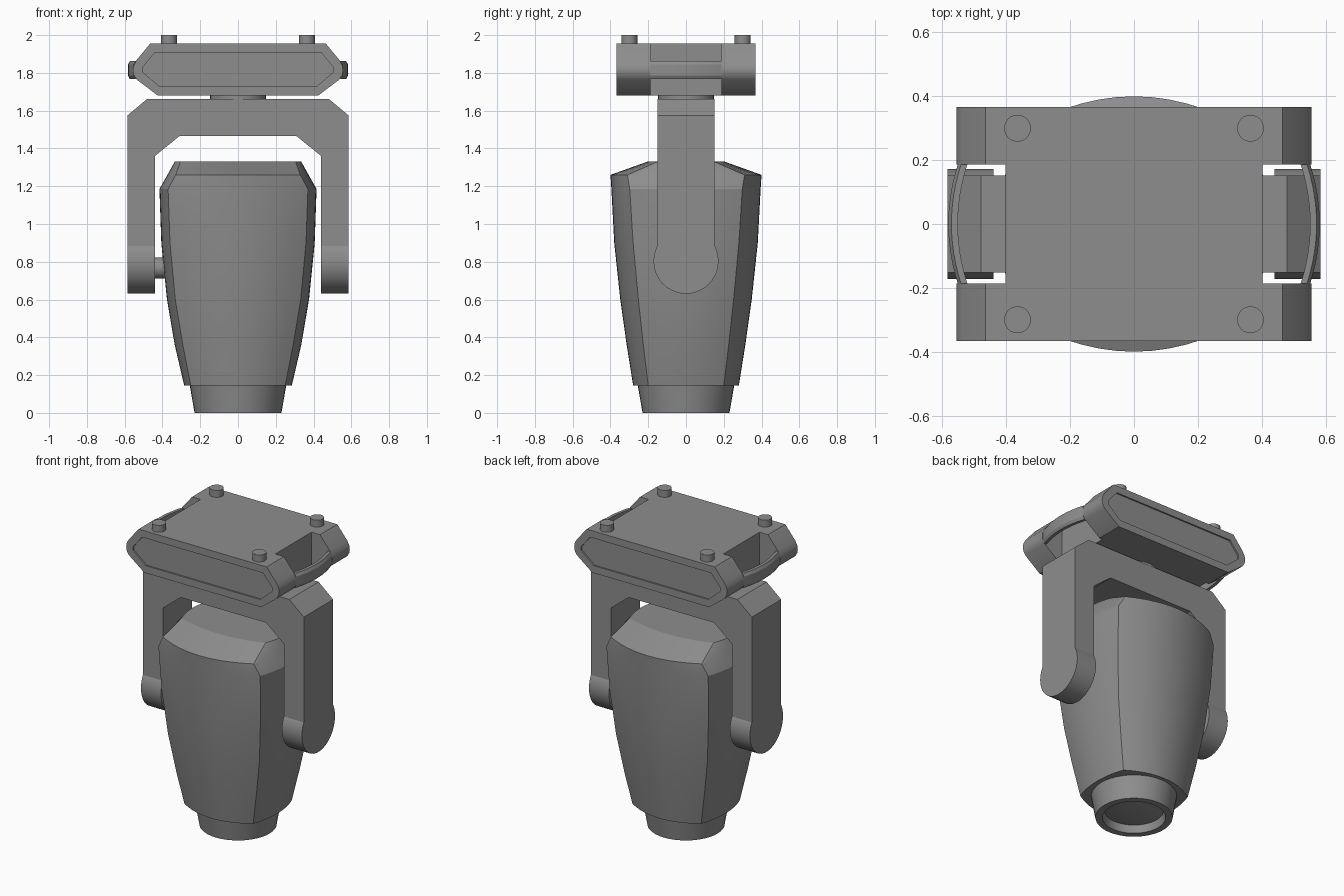
import bpy, math
from mathutils import Matrix

if "Cube" in bpy.data.objects:
    bpy.data.objects.remove(bpy.data.objects["Cube"])

# Dark grey housing colour shared by all parts
GREY = bpy.data.materials.new("dark_grey")
GREY.diffuse_color = (0.27, 0.27, 0.27, 1)
GREY.use_nodes = True
GREY.node_tree.nodes["Principled BSDF"].inputs["Base Color"].default_value = GREY.diffuse_color


def shade(ob, angle):
    bpy.ops.object.select_all(action='DESELECT')
    ob.select_set(True)
    bpy.context.view_layer.objects.active = ob
    bpy.ops.object.shade_smooth_by_angle(angle=math.radians(angle))


def make(name, verts, faces, angle):
    me = bpy.data.meshes.new(name)
    me.from_pydata(verts, [], faces)
    me.materials.append(GREY)
    ob = bpy.data.objects.new(name, me)
    bpy.context.collection.objects.link(ob)
    bpy.context.view_layer.objects.active = ob
    bpy.ops.object.select_all(action='DESELECT')
    ob.select_set(True)
    bpy.ops.object.mode_set(mode='EDIT')
    bpy.ops.mesh.select_all(action='SELECT')
    bpy.ops.mesh.normals_make_consistent(inside=False)
    bpy.ops.object.mode_set(mode='OBJECT')
    if angle:
        shade(ob, angle)
    return ob


def loft(name, rings, angle=25):
    """Closed skin through rings of equal length, capped at both ends."""
    n = len(rings[0])
    verts = [p for r in rings for p in r]
    faces = [(k*n + i, k*n + (i+1) % n, (k+1)*n + (i+1) % n, (k+1)*n + i)
             for k in range(len(rings) - 1) for i in range(n)]
    faces += [tuple(range(n)), tuple(range((len(rings)-1)*n, len(rings)*n))]
    return make(name, verts, faces, angle)


def prism(name, pts, y0, y1):
    """Extrude an (x, z) outline along y, flat shaded."""
    return loft(name, [[(x, y, z) for x, z in pts] for y in (y0, y1)], 0)


def mirrored(half):
    return half + [(-x, z) for x, z in reversed(half)]


def lathe(name, prof, loc=(0, 0, 0), along_x=False, n=40):
    """Revolve (radius, height) points; height runs along z or x."""
    rings = [[(r*math.cos(2*math.pi*i/n), r*math.sin(2*math.pi*i/n), z)
              for i in range(n)] for r, z in prof]
    ob = loft(name, rings)
    if along_x:
        ob.data.transform(Matrix.Rotation(math.pi/2, 4, 'Y'))
    ob.location = loc
    return ob


def box(name, x0, x1, y0, y1, z0, z1):
    return prism(name, [(x0, z0), (x1, z0), (x1, z1), (x0, z1)], y0, y1)


def cut(ob, cutter):
    m = ob.modifiers.new("cut", 'BOOLEAN')
    m.operation, m.solver, m.object = 'DIFFERENCE', 'EXACT', cutter
    bpy.context.view_layer.objects.active = ob
    bpy.ops.object.modifier_apply(modifier=m.name)
    bpy.data.objects.remove(cutter)


# Base box with side notches and recessed end panels
base = prism("base", mirrored([(0.465, 1.955), (0.537, 1.868), (0.552, 1.84), (0.556, 1.815),
                               (0.552, 1.79), (0.537, 1.765), (0.425, 1.68)]), -0.367, 0.367)
panel = mirrored([(0.44, 1.908), (0.505, 1.83), (0.505, 1.805), (0.415, 1.728)])
for s in (-1, 1):
    cut(base, box("notch_cutter", *sorted((s*0.403, s*0.7)), -0.187, 0.187, 1.6, 2.1))
    cut(base, prism("panel_cutter", panel, *sorted((s*0.357, s*0.5))))
shade(base, 25)

# Bowed carry handles across the notches
for s, side in ((-1, "left"), (1, "right")):
    rings = []
    for i in range(13):
        y = -0.187 + 0.374*i/12
        x = 0.552 - 0.03*(y/0.187)**2
        sec = [(0, 1.767), (0.02, 1.767), (0.03, 1.785), (0.03, 1.845), (0.02, 1.863), (0, 1.863)]
        rings.append([(s*(x + dx), y, z) for dx, z in sec])
    loft("handle_" + side, rings)

# Mounting feet on top
for x in (-0.365, 0.365):
    for y in (-0.3, 0.3):
        lathe("foot", [(0.042, 1.95), (0.042, 2.0)], (x, y, 0), n=24)

# Pan bearing between base and yoke
lathe("pan_bearing", [(0.147, 1.65), (0.147, 1.69)])

# Yoke with round arm ends
prism("yoke", mirrored([(0.48, 1.663), (0.585, 1.575), (0.585, 0.803), (0.44, 0.803),
                        (0.44, 1.36), (0.31, 1.465)]), -0.152, 0.152)
for s, side in ((-1, "left"), (1, "right")):
    lathe("arm_end_" + side, [(0.172, -0.0725), (0.172, 0.0725)], (s*0.5125, 0, 0.803), True)
lathe("tilt_pivot", [(0.055, -0.06), (0.055, 0.06)], (-0.39, 0, 0.767), True, n=24)


# Head shell: four bowed sides meeting at crisp corners
def head_ring(z, cx, cy, sx, sy, n=12):
    quarter = []
    for i in range(n):
        t = -1 + 2*i/n
        quarter.append((t, 1 - t*t))
    ring = [(cx*t, -cy - (sy-cy)*b, z) for t, b in quarter]
    ring += [(cx + (sx-cx)*b, cy*t, z) for t, b in quarter]
    return ring + [(-x, -y, z) for x, y, z in ring]


loft("head", [head_ring(*r) for r in (
    (0.145, 0.25, 0.20, 0.285, 0.28),
    (0.36, 0.292, 0.226, 0.335, 0.314),
    (0.60, 0.332, 0.252, 0.376, 0.348),
    (0.90, 0.36, 0.28, 0.406, 0.38),
    (1.185, 0.37, 0.298, 0.416, 0.395),
    (1.26, 0.33, 0.31, 0.374, 0.40),
    (1.33, 0.305, 0.15, 0.335, 0.205))], 16)

# Lens barrel with recessed glass
lathe("lens_barrel", [(0.258, 0.16), (0.23, 0.0), (0.188, 0.0), (0.178, 0.06)])
lathe("lens_glass", [(0.18, 0.07), (0.178, 0.05), (0.12, 0.037), (0.05, 0.03)])
